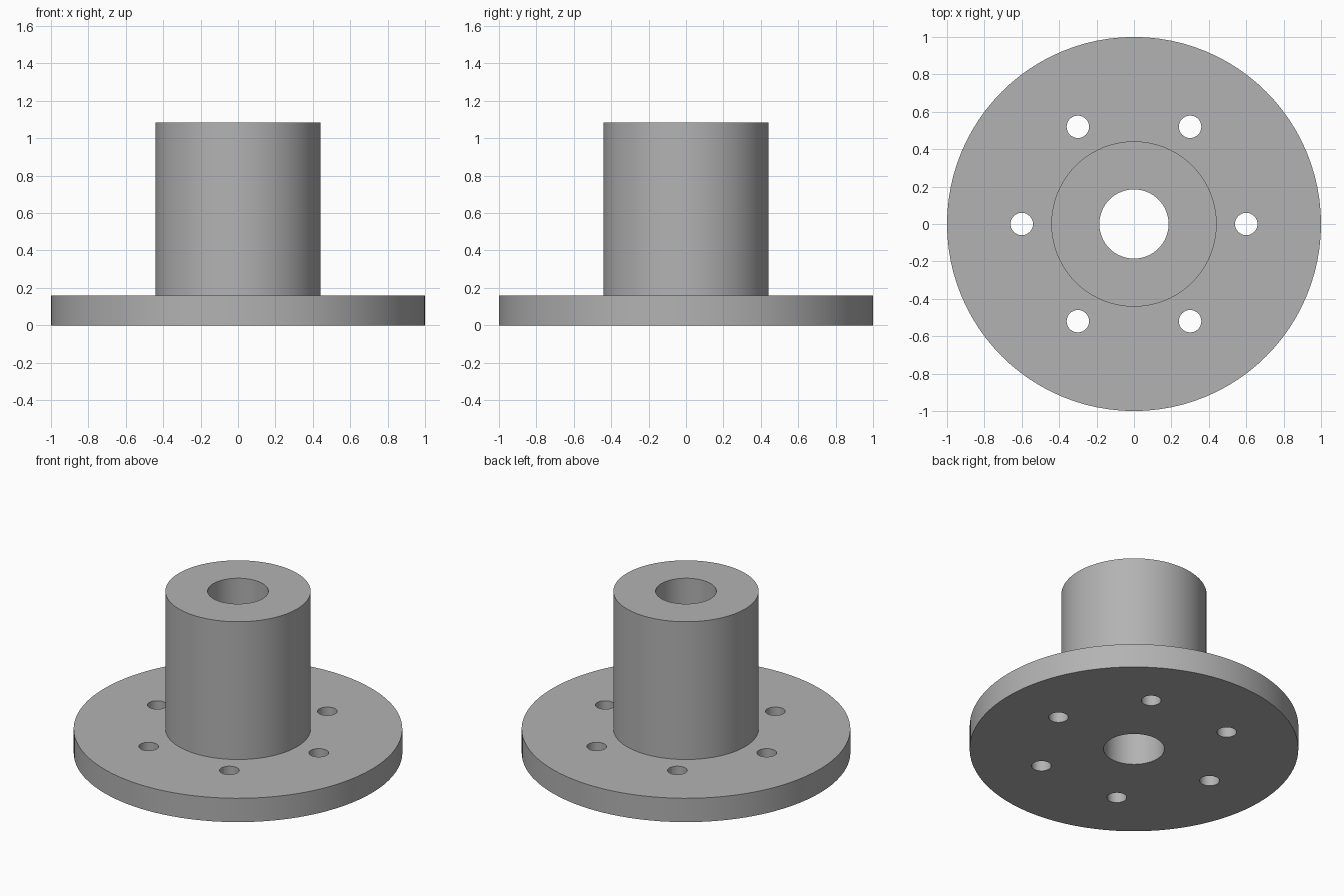
import bpy
import bmesh
from math import cos, sin, pi, radians
from mathutils import Matrix, Vector

FLANGE_R, FLANGE_TOP = 1.0, 0.16
HUB_R, HUB_TOP = 0.442, 1.085
BORE_R = 0.185
BOLT_R, BOLT_CIRCLE, BOLTS = 0.06, 0.6, 6

if "Cube" in bpy.data.objects:
    bpy.data.objects.remove(bpy.data.objects["Cube"], do_unlink=True)


def make_material(name, colour):
    mat = bpy.data.materials.new(name)
    mat.use_nodes = True
    mat.diffuse_color = colour
    mat.node_tree.nodes["Principled BSDF"].inputs["Base Color"].default_value = colour
    return mat


def make_object(name, bm):
    bmesh.ops.recalc_face_normals(bm, faces=bm.faces)
    mesh = bpy.data.meshes.new(name)
    bm.to_mesh(mesh)
    bm.free()
    obj = bpy.data.objects.new(name, mesh)
    bpy.context.collection.objects.link(obj)
    return obj


# Flange, hub and bore: one closed profile spun about z
profile = [(BORE_R, 0), (FLANGE_R, 0), (FLANGE_R, FLANGE_TOP),
           (HUB_R, FLANGE_TOP), (HUB_R, HUB_TOP), (BORE_R, HUB_TOP)]
bm = bmesh.new()
verts = [bm.verts.new((r, 0, z)) for r, z in profile]
edges = [bm.edges.new((verts[i - 1], verts[i])) for i in range(len(verts))]
bmesh.ops.spin(bm, geom=verts + edges, cent=(0, 0, 0), axis=(0, 0, 1),
               angle=2 * pi, steps=96)
bmesh.ops.remove_doubles(bm, verts=bm.verts, dist=0.0001)
flange = make_object("flanged_hub", bm)
flange.data.materials.append(make_material("plain grey", (0.45, 0.45, 0.45, 1)))

# Ring of bolt holes drilled through the flange
bm = bmesh.new()
for i in range(BOLTS):
    a = 2 * pi * i / BOLTS
    place = Vector((BOLT_CIRCLE * cos(a), BOLT_CIRCLE * sin(a), FLANGE_TOP / 2))
    bmesh.ops.create_cone(bm, cap_ends=True, segments=32, radius1=BOLT_R,
                          radius2=BOLT_R, depth=FLANGE_TOP * 2,
                          matrix=Matrix.Translation(place))
drill = make_object("bolt_hole_cutter", bm)
drill.hide_render = True

cut = flange.modifiers.new("bolt_holes", 'BOOLEAN')
cut.operation = 'DIFFERENCE'
cut.solver = 'EXACT'
cut.object = drill

bpy.ops.object.select_all(action='DESELECT')
bpy.context.view_layer.objects.active = flange
flange.select_set(True)
bpy.ops.object.modifier_apply(modifier=cut.name)
bpy.data.objects.remove(drill, do_unlink=True)
bpy.ops.object.shade_smooth_by_angle(angle=radians(30))
